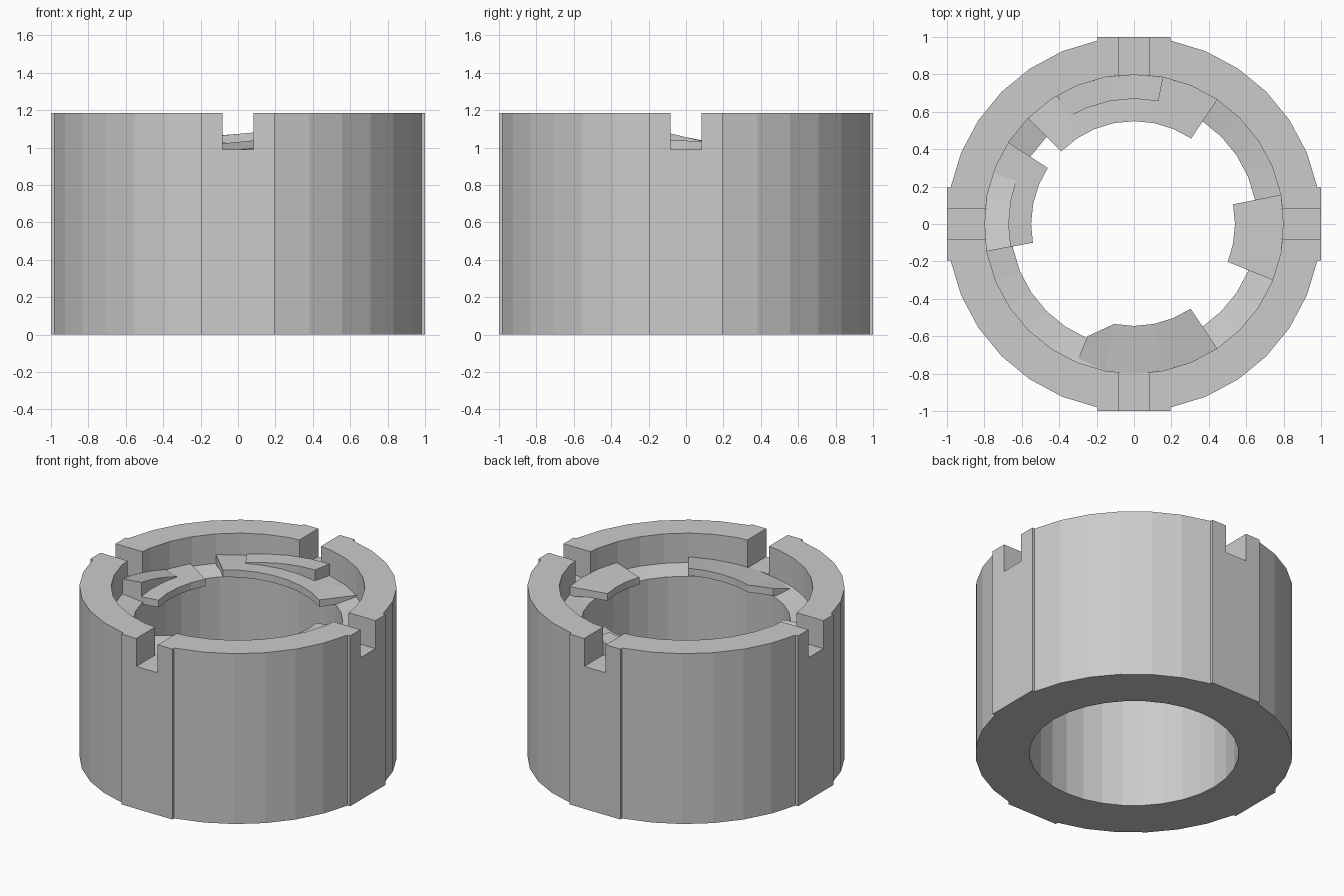
import bpy, bmesh
from math import cos, sin, radians, atan2, degrees, hypot

if "Cube" in bpy.data.objects:
    bpy.data.objects.remove(bpy.data.objects["Cube"])


def sweep(name, sections, closed):
    """Skin a list of equal-length cross-section loops."""
    bm = bmesh.new()
    loops = [[bm.verts.new(p) for p in s] for s in sections]
    n, m = len(loops), len(loops[0])
    for i in range(n if closed else n - 1):
        a, b = loops[i], loops[(i + 1) % n]
        for j in range(m):
            k = (j + 1) % m
            bm.faces.new((a[j], b[j], b[k], a[k]))
    if not closed:
        bm.faces.new(loops[0])
        bm.faces.new(loops[-1][::-1])
    bmesh.ops.recalc_face_normals(bm, faces=bm.faces)
    me = bpy.data.meshes.new(name)
    bm.to_mesh(me)
    bm.free()
    ob = bpy.data.objects.new(name, me)
    bpy.context.collection.objects.link(ob)
    return ob


def at(r, deg, z):
    return (r * cos(radians(deg)), r * sin(radians(deg)), z)


# Ring body: 32-sided, with four slightly raised flat pads and a stepped bore
spots = []
pad = degrees(atan2(0.195, 1))
for q in range(4):
    base = q * 90
    spots += [(base, 1), (base + pad, hypot(1, 0.195))]
    spots += [(base + k * 11.25 + (0.02 if k == 1 else -0.02 if k == 7 else 0), 1)
              for k in range(1, 8)]
    spots += [(base + 90 - pad, hypot(1, 0.195))]
spots.sort()
body = sweep("ring_body", [[at(r, a, 0), at(r, a, 1.185), at(.8, a, 1.185),
                            at(.8, a, .98), at(.66, a, .95), at(.66, a, 0)]
                           for a, r in spots], True)

# Four rim notches, cut by two crossing bars
for name, sx, sy in (("notch_cutter_x", 2.4, .165), ("notch_cutter_y", .165, 2.4)):
    bpy.ops.mesh.primitive_cube_add(size=1, location=(0, 0, 1.19))
    c = bpy.context.object
    c.name = name
    c.scale = (sx, sy, .4)
    c.hide_render = True
    c.hide_set(True)
    mod = body.modifiers.new(name, 'BOOLEAN')
    mod.operation = 'DIFFERENCE'
    mod.object = c
    mod.solver = 'EXACT'


def segment(name, a0, a1, r_in, r_out, top0, top1, drop, thick, taper=None):
    """Arc-shaped tab; top runs top0 to top1, outer edge lowered by drop."""
    inner = [k * 11.25 for k in range(-16, 32) if a0 + 2 < k * 11.25 < a1 - 2]
    secs = []
    for a in [a0] + inner + [a1]:
        z = top0 + (top1 - top0) * (a - a0) / (a1 - a0)
        ri = taper if taper and a == a0 else r_in
        low = z - drop
        secs.append([at(ri, a, z), at(r_out, a, low),
                     at(r_out, a, min(low - thick, .97)), at(.66, a, min(z - thick, .95 + thick)),
                     at(ri, a, z - thick)])
    return sweep(name, secs, False)


# Inward locking tabs
segment("front_tab", -112.5, -56.25, .545, .8, 1.01, 1.06, .04, .05, .65)
segment("right_tab", -22, 11.25, .54, .8, 1.04, 1.035, .0, .05)
segment("back_tab", 56.25, 135, .55, .8, 1.0, 1.05, .01, .05)
segment("left_tab", 147, 190.5, .55, .8, 1.0, .985, .0, .05)


# Sloping ramps on the back and left tabs
def ramp(name, a0, a1, z0, z1):
    mids = [k * 11.25 for k in range(32) if a0 + 1 < k * 11.25 < a1 - 1]
    secs = []
    for a in [a0] + mids + [a1]:
        z = z0 + (z1 - z0) * (a - a0) / (a1 - a0)
        secs.append([at(.67, a, .97), at(.67, a, z), at(.8, a, z), at(.8, a, .97)])
    return sweep(name, secs, False)


ramp("back_ramp", 78.75, 121, 1.085, 1.04)
ramp("left_ramp", 160, 190.5, 1.0, 1.085)
